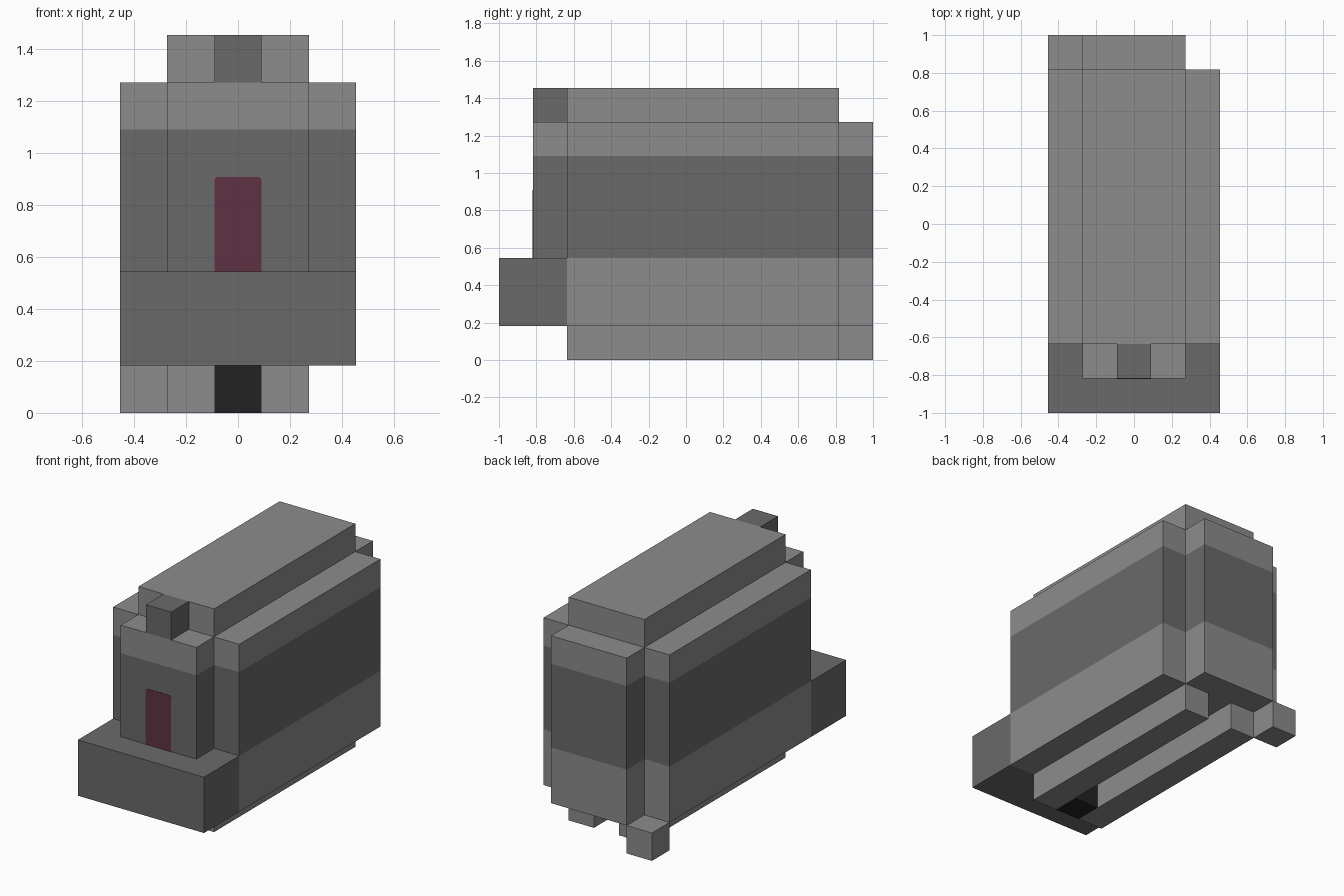
import bpy
import bmesh
from mathutils import Vector

old = bpy.data.objects.get("Cube")
if old:
    bpy.data.objects.remove(old, do_unlink=True)

U = 2 / 11                          # edge of one block
ORIGIN = Vector((-2.5, -5.5, 0))    # front right bottom corner, in blocks


def srgb(r, g, b):
    return [((c / 255 + 0.055) / 1.055) ** 2.4 for c in (r, g, b)] + [1]


def make_material(name, color):
    mat = bpy.data.materials.new(name)
    mat.use_nodes = True
    mat.diffuse_color = color
    mat.node_tree.nodes["Principled BSDF"].inputs["Base Color"].default_value = color
    return mat


LIGHT = make_material("light grey", srgb(140, 140, 140))
DARK = make_material("dark grey", srgb(106, 106, 106))
BLACK = make_material("black", srgb(34, 34, 34))
PLUM = make_material("plum", srgb(95, 50, 67))


def finish(name, bm, *mats):
    mesh = bpy.data.meshes.new(name)
    bm.to_mesh(mesh)
    bm.free()
    for mat in mats:
        mesh.materials.append(mat)
    obj = bpy.data.objects.new(name, mesh)
    bpy.context.collection.objects.link(obj)
    return obj


def block(name, low, high, mat, band=None):
    """Box between two block corners, with an optional dark band of heights."""
    low, high = [(Vector(p) + ORIGIN) * U for p in (low, high)]
    bm = bmesh.new()
    bmesh.ops.create_cube(bm, size=1)
    for v in bm.verts:
        v.co = (low + high) / 2 + v.co * (high - low)
    if band:
        for z in band:
            if low.z + 0.01 < z * U < high.z - 0.01:
                bmesh.ops.bisect_plane(bm, geom=bm.verts[:] + bm.edges[:] + bm.faces[:],
                                       plane_co=(0, 0, z * U), plane_no=(0, 0, 1))
        for f in bm.faces:
            z = f.calc_center_median().z / U
            if abs(f.normal.z) < 0.5 and band[0] < z < band[1]:
                f.material_index = 1
    return finish(name, bm, mat, DARK)


# Body, cab and rear end share one dark band
BAND = (3, 6)
block("body", (0, 2, 1), (5, 10, 7), LIGHT, BAND)
block("cab", (1, 1, 3), (4, 2, 7), LIGHT, BAND)
block("rear_end", (1, 10, 1), (4, 11, 7), LIGHT, BAND)

# Roof, chimney and front platform
block("roof", (1, 2, 7), (4, 10, 8), LIGHT)
block("chimney", (2, 1, 7), (3, 2, 8), DARK)
block("front_platform", (0, 0, 1), (5, 2, 3), DARK)

# Underside
for side, x in (("right", 1), ("left", 3)):
    block(side + "_rail", (x, 2, 0), (x + 1, 10, 1), LIGHT)
block("intake", (2, 2, 0), (3, 3, 1), BLACK)
block("rear_corner_block", (0, 10, 0), (1, 11, 1), LIGHT)

# Door plate with clipped top corners
w, top, clip, front = U / 2, 5 * U, 0.01, -4.5 * U
bm = bmesh.new()
outline = [(-w, 3 * U), (w, 3 * U), (w, top - clip), (w - clip, top),
           (clip - w, top), (-w, top - clip)]
face = bm.faces.new([bm.verts.new((x, front, z)) for x, z in outline])
out = bmesh.ops.extrude_face_region(bm, geom=[face])
for v in out["geom"]:
    if isinstance(v, bmesh.types.BMVert):
        v.co.y -= 0.003
bmesh.ops.recalc_face_normals(bm, faces=bm.faces[:])
finish("door", bm, PLUM)
